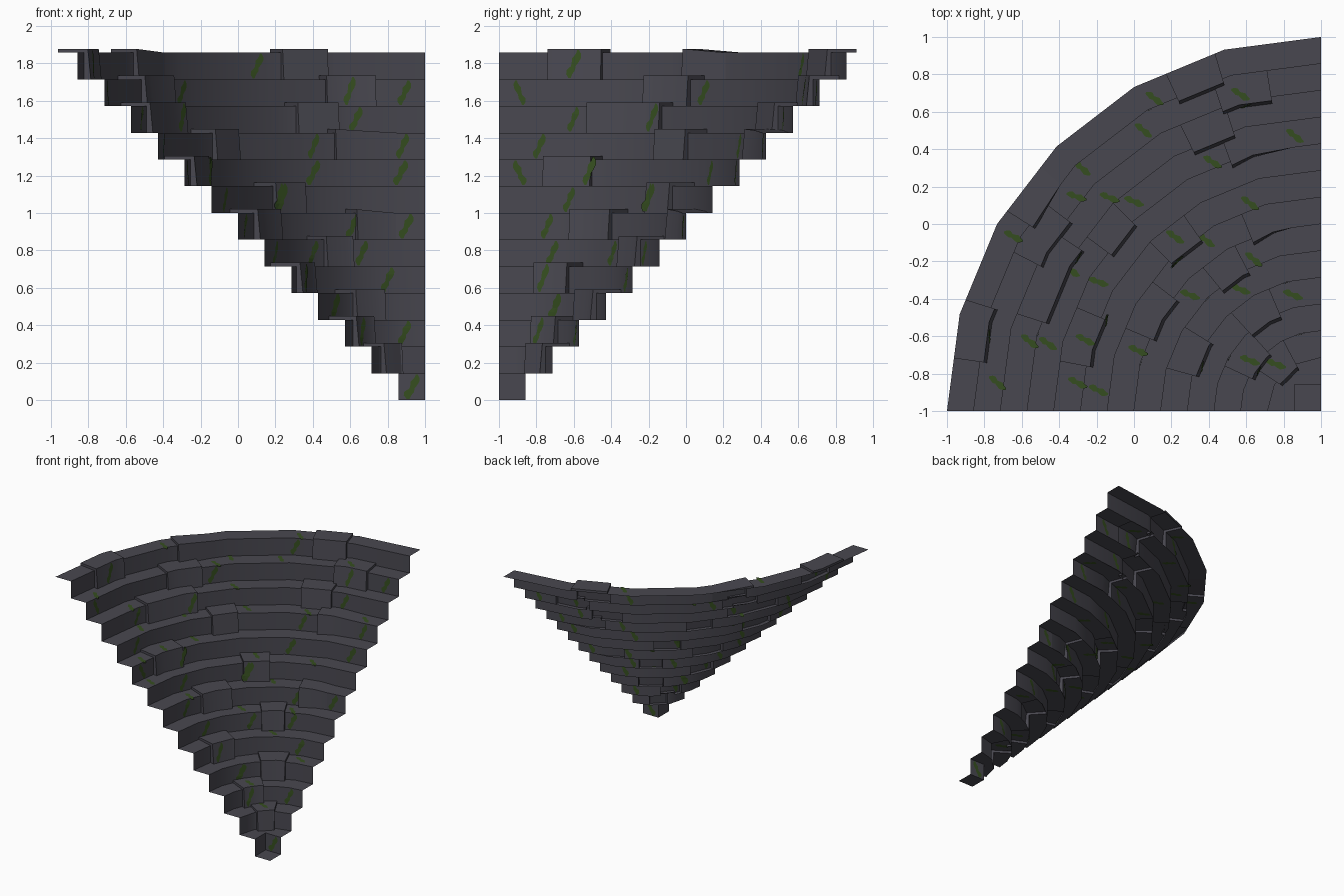
import bpy, bmesh, math, random
from math import radians, degrees, cos, sin, atan2, hypot
from mathutils import Vector

if "Cube" in bpy.data.objects:
    bpy.data.objects.remove(bpy.data.objects["Cube"])

random.seed(4)
S = 1 / 7            # step height and tread depth
STEPS = 13


def material(name, rgb):
    m = bpy.data.materials.new(name)
    m.diffuse_color = (*rgb, 1)
    m.use_nodes = True
    m.node_tree.nodes["Principled BSDF"].inputs["Base Color"].default_value = m.diffuse_color
    return m


stone = material("dark_stone", (0.066, 0.064, 0.080))
moss = material("moss_green", (0.036, 0.076, 0.014))

# Raised stones: step, start angle, end angle, lift at start, lift at end
STONES = [
    (13, 8.2, 17.4, 1, 1), (11, 17.7, 33.9, 1, 1), (12, 27.3, 37, 1, 1),
    (10, 36.6, 45, 1, 1), (9, 10.8, 23, 1, 1), (8, 44.6, 55, 1, 1),
    (7, 22.9, 37.5, 1, 1), (5, 15.5, 31.7, 1, 1), (6, 50.5, 62.5, 1, 1),
    (4, 47.5, 67, 1, 1), (3, 25, 48, 1, 1), (2, 33, 62, 1, 1),
    (7, 68, 81, 1, 0), (10, 70, 84, 1, 0), (11, 63.8, 72.6, 1, 1),
    (12, 71.8, 81, 1, 1), (13, 65.3, 73.5, 1, 1), (13, 32.5, 41, 1, 0),
]


def sides(k):
    return {1: 2, 2: 3}.get(k, 6)


def radius(k, a):
    """Faceted quarter ring radius at angle a (degrees)."""
    if k == 1:       # innermost ring is a square corner
        return S / max(cos(radians(a)), sin(radians(a)))
    w = 90 / sides(k)
    return k * S * cos(radians(w / 2)) / cos(radians(a % w - w / 2))


def lift_at(k, a):
    for kk, a0, a1, l0, l1 in STONES:
        if kk == k and a0 <= a <= a1:
            return l0 + (l1 - l0) * (a - a0) / (a1 - a0)
    return 0


def point(k, a, u, lift=0, off=0):
    """u 0..1 climbs the riser of step k, 1..2 crosses its tread."""
    if u <= 1:
        r = radius(k, a) - lift * (0.036 - 0.016 * u) - off
        z = (k - 1 + u) * S + lift * 0.02 * u
    else:
        r0 = radius(k, a) - lift * 0.02
        r = r0 + (radius(k + 1, a) - r0) * (u - 1)
        z = k * S + lift * 0.02 + off
    return Vector((1 - r * cos(radians(a)), -1 + r * sin(radians(a)), z))


def breaks(k, a0, a1):
    """Angles of facet corners between two angles."""
    c = {a0, a1}
    for q in (k, k + 1):
        n = sides(q)
        c |= {90 * i / n for i in range(n + 1) if a0 < 90 * i / n < a1}
    return sorted(c)


def quad(bm, pts):
    bm.faces.new([bm.verts.new(p) for p in pts])


def finish(bm, name, mat, smooth=True):
    bmesh.ops.remove_doubles(bm, verts=bm.verts, dist=0.0002)
    me = bpy.data.meshes.new(name)
    bm.to_mesh(me)
    bm.free()
    me.materials.append(mat)
    ob = bpy.data.objects.new(name, me)
    bpy.context.collection.objects.link(ob)
    if smooth:
        bpy.context.view_layer.objects.active = ob
        ob.select_set(True)
        bpy.ops.object.shade_smooth_by_angle(angle=radians(31))
        ob.select_set(False)


def strip(bm, k, a0, a1, l0=0, l1=0):
    """Riser and tread of step k between two angles."""
    angs = breaks(k, a0, a1)
    for p, q in zip(angs, angs[1:]):
        lp = l0 + (l1 - l0) * (p - a0) / (a1 - a0)
        lq = l0 + (l1 - l0) * (q - a0) / (a1 - a0)
        for u in (0, 1):
            e = 1e-9 * u     # keeps the tread's inner edge on the tread side
            quad(bm, [point(k, p, u + e, lp), point(k, q, u + e, lq),
                      point(k, q, u + 1, lq), point(k, p, u + 1, lp)])
        if k == STEPS and l0:    # back edge of stones on the rim
            quad(bm, [point(k, p, 2, lp), point(k, q, 2, lq),
                      point(k, q, 2), point(k, p, 2)])


# Stepped wall with gaps where the stones sit, plus the small square floor
bm = bmesh.new()
for k in range(1, STEPS + 1):
    a = 0
    for kk, a0, a1, *_ in sorted(s for s in STONES if s[0] == k):
        strip(bm, k, a, a0)
        a = a1
    strip(bm, k, a, 90)
quad(bm, [(1 - S, -1, 0), (1, -1, 0), (1, -1 + S, 0), (1 - S, -1 + S, 0)])
finish(bm, "stepped_wall", stone)

# Raised stones: displaced strips with side faces
bm = bmesh.new()
for k, a0, a1, l0, l1 in STONES:
    strip(bm, k, a0, a1, l0, l1)
    for a, l, flip in ((a0, l0, False), (a1, l1, True)):
        if l:
            for u in (0, 1):
                pts = [point(k, a, u), point(k, a, u, l),
                       point(k, a, u + 1, l), point(k, a, u + 1)]
                quad(bm, pts[::-1] if flip else pts)
finish(bm, "raised_stones", stone)

# Two-lobed moss outline: half width and sideways shift along its length
WIDTH = (0.006, 0.016, 0.022, 0.012, 0.018, 0.023, 0.014, 0.005)
SHIFT = (-0.022, -0.024, -0.016, -0.004, 0.006, 0.012, 0.022, 0.02)
N = len(WIDTH) - 1


def ribbon(bm, left, right, flip):
    for i in range(N):
        pts = [left[i], right[i], right[i + 1], left[i + 1]]
        quad(bm, pts[::-1] if flip else pts)


def riser_moss(bm, k, a, lean):
    """Streak climbing a riser, showing on both of its sides."""
    deg = degrees(1 / (k * S))
    scale = random.uniform(0.85, 1.1)
    for off in (0.003, -0.003):
        edge = [[], []]
        for i in range(N + 1):
            for e, sgn in zip(edge, (-1, 1)):
                p = a + (lean * SHIFT[i] + sgn * WIDTH[i]) * deg * scale
                p = min(max(p, 0), 90)
                e.append(point(k, p, 0.04 + 0.92 * i / N, lift_at(k, a), off))
        ribbon(bm, *edge, off < 0)


def tread_moss(bm, k, x, y, z):
    """Streak lying on a tread, showing from above and below."""
    turn = radians(random.uniform(-30, -5))
    for off in (0.003, -0.003):
        edge = [[], []]
        for i in range(N + 1):
            s = 0.11 * (i / N - 0.5)
            for e, sgn in zip(edge, (1, -1)):
                t = -0.4 * SHIFT[i] + sgn * WIDTH[i] * 0.85
                e.append((min(x + s * cos(turn) - t * sin(turn), 1),
                          y + s * sin(turn) + t * cos(turn), z + off))
        ribbon(bm, *edge, off > 0)


# Moss on the treads (x, y seen from the top)
TREAD = [(.11, .67), (.05, .5), (.58, .65), (.86, .47), (-.3, .32),
         (.42, .33), (-.3, .14), (-.12, .13), (0, .12), (.62, .11),
         (-.64, -.07), (.22, -.07), (.38, -.08), (.64, -.19), (-.35, -.24),
         (-.19, -.31), (.3, -.38), (.57, -.35), (.85, -.38), (-.55, -.63),
         (-.46, -.64), (-.26, -.62), (.03, -.68), (.62, -.73), (.76, -.75),
         (-.73, -.85), (-.3, -.85), (-.19, -.89)]
# Moss on the risers: (step, x) from the front and (step, y) from the right
FRONT = [(13, .1), (12, .59), (11, .63), (10, .4), (9, .4), (12, -.31),
         (12, .89), (10, .88), (9, .87), (8, .2), (7, .9), (7, .61), (6, .66),
         (6, .4), (5, .8), (3, .89), (1, .94), (4, .52)]
RIGHT = [(13, -.59), (12, -.89), (11, -.6), (11, -.16), (10, -.78), (9, -.89),
         (9, -.5), (8, -.62), (8, -.17), (7, -.74), (6, -.71), (5, -.75),
         (4, -.7), (3, -.77)]
bm = bmesh.new()
for x, y in TREAD:
    r, a = hypot(1 - x, y + 1), degrees(atan2(y + 1, 1 - x))
    k = max(q for q in range(1, STEPS + 1)
            if q == 1 or radius(q, a) - 0.02 * lift_at(q, a) <= r)
    r = min(max(r, radius(k, a) + 0.035), radius(k + 1, a) - 0.035)
    tread_moss(bm, k, 1 - r * cos(radians(a)), -1 + r * sin(radians(a)),
               k * S + 0.02 * lift_at(k, a))
for k, x in FRONT:
    riser_moss(bm, k, degrees(math.acos((1 - x) / (k * S))), 1)
for k, y in RIGHT:
    lean = -1 if y < -0.85 else 1
    riser_moss(bm, k, degrees(math.asin((y + 1) / (k * S))), lean)
finish(bm, "moss_patches", moss, False)
